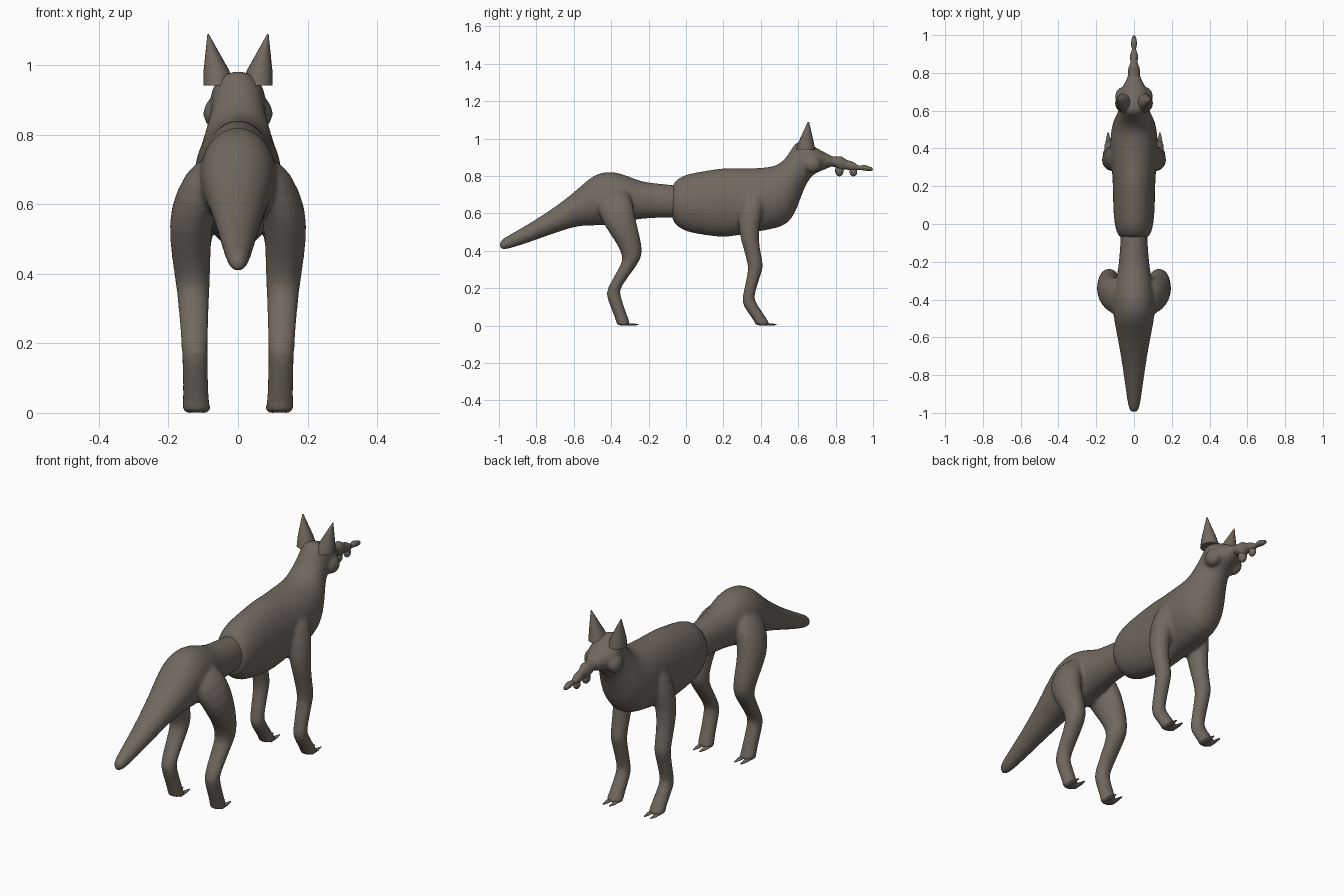
import bpy
import bmesh
from math import cos, sin, tau
from mathutils import Vector, Matrix

if "Cube" in bpy.data.objects:
    bpy.data.objects.remove(bpy.data.objects["Cube"], do_unlink=True)

# Single fur colour
COLOUR = (0.165, 0.14, 0.115, 1)
fur = bpy.data.materials.new("grey_brown_fur")
fur.use_nodes = True
fur.diffuse_color = COLOUR
shader = fur.node_tree.nodes["Principled BSDF"]
shader.inputs["Base Color"].default_value = COLOUR
shader.inputs["Roughness"].default_value = 0.8


def loft(bm, rows, side=1, segments=16):
    """Join elliptical rings; each row is y, z, opposite y, z, centre x, half width."""
    rings = []
    for y1, z1, y2, z2, x, half_width in rows:
        a, b = Vector((side * x, y1, z1)), Vector((side * x, y2, z2))
        centre, axis = (a + b) / 2, (a - b) / 2
        across = Vector((half_width, 0, 0))
        rings.append([bm.verts.new(centre + axis * cos(tau * i / segments)
                                   + across * sin(tau * i / segments))
                      for i in range(segments)])
    for lower, upper in zip(rings, rings[1:]):
        for i in range(segments):
            j = (i + 1) % segments
            bm.faces.new((lower[i], lower[j], upper[j], upper[i]))
    bm.faces.new(rings[0])
    bm.faces.new(rings[-1])


def ball(bm, centre, radii):
    bmesh.ops.create_uvsphere(
        bm, u_segments=16, v_segments=10, radius=1,
        matrix=Matrix.Translation(centre) @ Matrix.Diagonal((*radii, 1)))


def finish(name, bm, subdivide=0, voxel=0, relax=0):
    """Make an object, optionally fusing overlapping shells into one skin."""
    bmesh.ops.recalc_face_normals(bm, faces=bm.faces)
    mesh = bpy.data.meshes.new(name)
    bm.to_mesh(mesh)
    bm.free()
    mesh.materials.append(fur)
    obj = bpy.data.objects.new(name, mesh)
    bpy.context.collection.objects.link(obj)
    bpy.ops.object.select_all(action="DESELECT")
    obj.select_set(True)
    bpy.context.view_layer.objects.active = obj
    bpy.ops.object.shade_smooth_by_angle(angle=0.9)
    if subdivide:
        mesh.polygons.foreach_set("use_smooth", [True] * len(mesh.polygons))
        obj.modifiers.new("round", "SUBSURF").levels = subdivide
        obj.modifiers["round"].render_levels = subdivide
    if voxel:
        fuse = obj.modifiers.new("fuse", "REMESH")
        fuse.mode = "VOXEL"
        fuse.voxel_size = voxel
        fuse.use_smooth_shade = True
    if relax:
        soften = obj.modifiers.new("soften", "SMOOTH")
        soften.factor = 0.5
        soften.iterations = relax
    return obj


def spine(rows):
    """Centred rows: top y, z, bottom y, z, half width."""
    return [(*row[:4], 0, row[4]) for row in rows]


# Tail, hips and narrow waist
hind = bmesh.new()
loft(hind, spine([
    (-1, .44, -.995, .41, .015), (-.985, .465, -.97, .403, .03),
    (-.9, .51, -.88, .43, .043), (-.75, .6, -.74, .48, .063),
    (-.6, .71, -.61, .525, .088), (-.52, .79, -.53, .535, .105),
    (-.46, .823, -.45, .53, .115), (-.39, .828, -.38, .54, .113),
    (-.32, .808, -.3, .56, .1), (-.24, .77, -.23, .57, .085),
    (-.15, .763, -.15, .575, .077), (-.07, .752, -.07, .575, .072),
    (.03, .75, .03, .58, .07)]))

# Hind legs
for side in (1, -1):
    loft(hind, [
        (-.5, .7, -.32, .76, .065, .06), (-.47, .6, -.28, .66, .115, .07),
        (-.43, .52, -.27, .57, .138, .064), (-.37, .44, -.24, .46, .135, .057),
        (-.335, .365, -.23, .38, .13, .05), (-.35, .32, -.255, .33, .128, .046),
        (-.43, .19, -.355, .2, .125, .039), (-.425, .15, -.355, .17, .124, .037),
        (-.375, .03, -.305, .03, .121, .038), (-.372, .01, -.298, .01, .12, .042),
        (-.37, 0, -.298, 0, .12, .042)], side)
finish("hindquarters", hind, subdivide=1, voxel=.009, relax=5)

# Ribcage, neck and head
fore = bmesh.new()
loft(fore, spine([
    (-.08, .75, -.08, .565, .075), (-.05, .785, -.05, .53, .092),
    (0, .815, .0, .497, .107), (.1, .83, .1, .48, .114),
    (.2, .85, .22, .463, .114), (.3, .843, .32, .49, .122),
    (.4, .847, .45, .508, .132), (.48, .855, .55, .535, .122),
    (.525, .89, .595, .62, .105), (.55, .925, .63, .73, .086),
    (.572, .96, .665, .79, .076), (.59, .988, .7, .818, .08),
    (.64, .985, .74, .83, .082), (.71, .945, .765, .845, .052),
    (.78, .905, .785, .85, .034), (.81, .9, .81, .855, .025)]))

# Cheeks and front legs
for side in (1, -1):
    ball(fore, (side * .065, .675, .862), (.036, .05, .045))
    loft(fore, [
        (.29, .74, .43, .76, .07, .05), (.275, .6, .42, .63, .108, .06),
        (.28, .5, .385, .52, .124, .048), (.31, .4, .395, .41, .126, .042),
        (.332, .32, .415, .325, .126, .04), (.33, .28, .41, .3, .125, .038),
        (.298, .145, .365, .165, .124, .035), (.3, .11, .365, .135, .123, .035),
        (.36, .03, .425, .05, .12, .037), (.37, .01, .448, .01, .12, .042),
        (.37, 0, .45, 0, .12, .042)], side)
finish("forequarters", fore, subdivide=1, voxel=.009, relax=5)

# Knobbly beaded muzzle tip with hanging drops
muzzle = bmesh.new()
loft(muzzle, spine([
    (.75, .918, .76, .85, .04), (.8, .9, .8, .85, .03),
    (.83, .914, .825, .82, .035), (.856, .885, .85, .84, .015),
    (.886, .882, .88, .825, .026), (.91, .866, .908, .83, .018),
    (.925, .85, .925, .835, .008), (.95, .865, .95, .828, .019),
    (.98, .852, .98, .826, .014), (1, .844, 1, .828, .007)]), segments=12)
ball(muzzle, (0, .82, .828), (.022, .024, .03))
ball(muzzle, (0, .895, .822), (.017, .021, .024))
finish("muzzle_tip", muzzle, subdivide=1)

# Pointed ears and small claws
for side, label in ((1, "left"), (-1, "right")):
    ear = bmesh.new()
    loft(ear, [(.59, .942, .69, .942, .055, .045),
               (.603, .985, .682, .985, .062, .037),
               (.651, 1.09, .658, 1.09, .086, .002)], side)
    finish(label + "_ear", ear)
    for heel, part in ((.4, "front"), (-.34, "hind")):
        claws = bmesh.new()
        for x in (.1, .137):
            loft(claws, [(heel, .014, heel, 0, x, .016),
                         (heel + .05, .012, heel + .05, 0, x, .012),
                         (heel + .085, .009, heel + .085, .003, x, .003)],
                 side, segments=8)
        finish(label + "_" + part + "_claws", claws)
